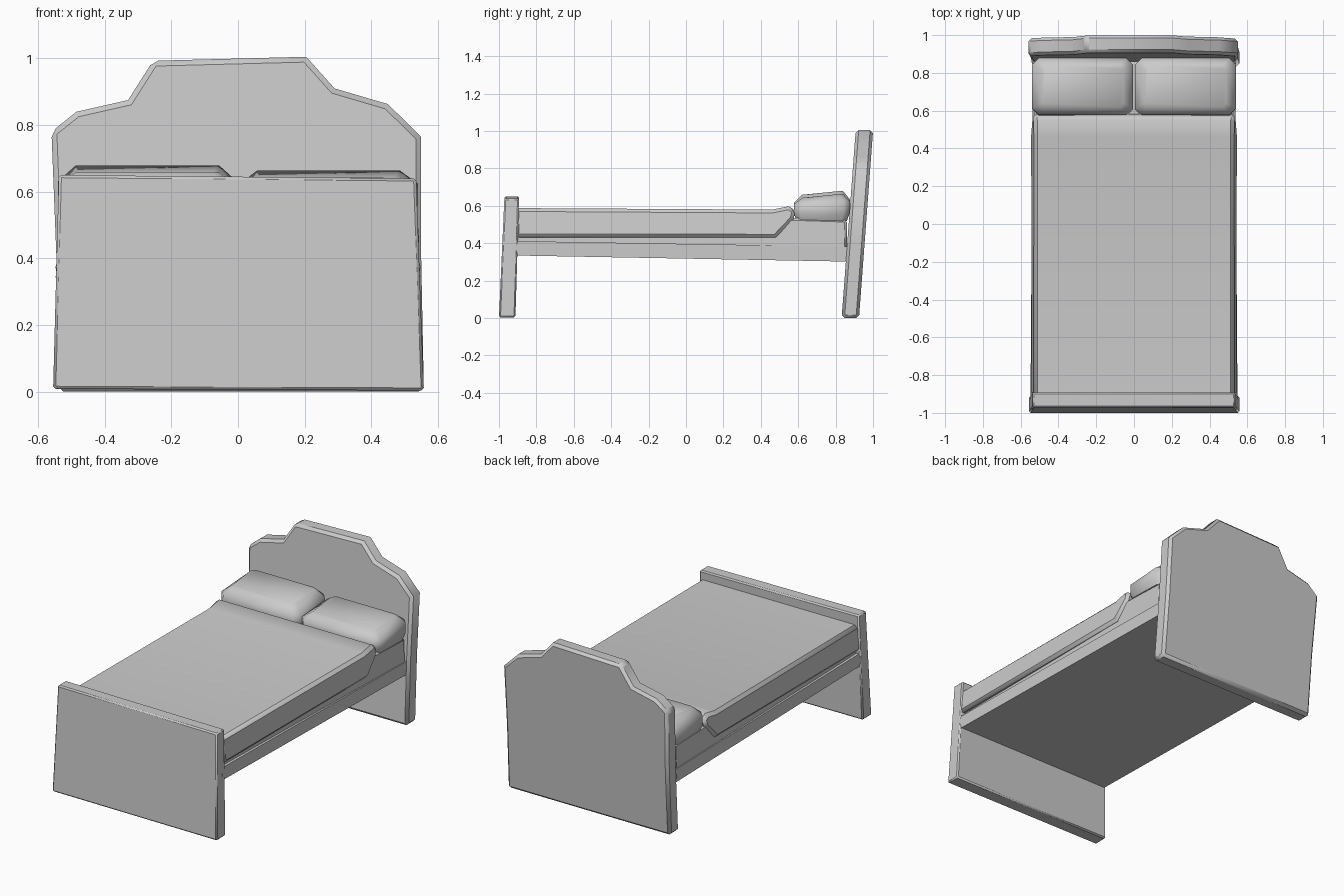
import bpy, bmesh

if "Cube" in bpy.data.objects:
    bpy.data.objects.remove(bpy.data.objects["Cube"])


def finish(name, rings, bevel=0.012, angle=50):
    """Closed solid bridged through equal-length rings, capped at both ends."""
    bm = bmesh.new()
    vr = [[bm.verts.new(p) for p in r] for r in rings]
    n = len(vr[0])
    for a, b in zip(vr, vr[1:]):
        for i in range(n):
            j = (i + 1) % n
            bm.faces.new((a[i], a[j], b[j], b[i]))
    bm.faces.new(vr[0][::-1])
    bm.faces.new(vr[-1])
    bmesh.ops.recalc_face_normals(bm, faces=bm.faces)
    me = bpy.data.meshes.new(name)
    bm.to_mesh(me)
    bm.free()
    ob = bpy.data.objects.new(name, me)
    bpy.context.collection.objects.link(ob)
    if bevel:
        m = ob.modifiers.new("soft_edges", 'BEVEL')
        m.width = bevel
        m.segments = 1
        m.limit_method = 'ANGLE'
        m.angle_limit = 0.9
    bpy.ops.object.select_all(action='DESELECT')
    ob.select_set(True)
    bpy.context.view_layer.objects.active = ob
    bpy.ops.object.shade_smooth_by_angle(angle=angle * 3.14159 / 180)
    return ob


def board(name, outline, front, back, bevel):
    """Leaning panel: x/z outline, front and back y given as (base, slope)."""
    return finish(name, [[(x, b + s * z, z) for x, z in outline]
                         for b, s in (front, back)], bevel)


def side_profile(name, profile, bevel):
    """Solid across the bed from (y, z, half width) points."""
    return finish(name, [[(s * w, y, z) for y, z, w in profile]
                         for s in (-1, 1)], bevel)


# Stepped headboard, leaning back
board("headboard",
      [(-.54, 0), (-.545, .4), (-.56, .78), (-.485, .84), (-.33, .875),
       (-.255, .993), (.205, 1.005), (.29, .91), (.45, .863), (.55, .765),
       (.55, .4), (.558, 0)],
      (.832, .075), (.925, .075), .016)

# Footboard, tapering slightly towards the top
board("footboard", [(-.555, .008), (-.538, .65), (.535, .64), (.558, .003)],
      (-1.0, .045), (-.912, .03), .008)

# Bed base with side rails
side_profile("bed_base",
             [(-.93, .335, .535), (.87, .302, .535), (.87, .345, .548),
              (.87, .382, .535), (-.93, .412, .535), (-.93, .375, .548)], 0)

# Mattress exposed at the head end
side_profile("mattress",
             [(-.92, .38, .52), (.86, .37, .53), (.86, .525, .525),
              (.56, .535, .525), (-.92, .5, .51)], .012)

# Blanket with a slanted, slightly raised end
side_profile("blanket",
             [(-.91, .432, .545), (.48, .43, .545), (.575, .53, .54),
              (.585, .575, .535), (.55, .598, .53), (.46, .58, .53),
              (-.91, .588, .53)], .018)


# Pillows: chamfered slabs sloping up to the headboard
def pillow(name, cx, lift):
    def ring(hx, y0, y1, z0, z1, c):
        pts = [(-hx + c, y0, z0), (hx - c, y0, z0), (hx, y0 + c, z0),
               (hx, y1 - c, z1), (hx - c, y1, z1), (-hx + c, y1, z1),
               (-hx, y1 - c, z1), (-hx, y0 + c, z0)]
        return [(cx + x, y, z) for x, y, z in pts]
    finish(name, [ring(.255, .59, .86, .525, .52, .03),
                  ring(.268, .575, .875, .56, .56, .035),
                  ring(.268, .578, .878, .61 + lift / 2, .625 + lift / 2, .035),
                  ring(.215, .62, .84, .645 + lift, .665 + lift, .02)], 0, 60)


pillow("left_pillow", -.272, .014)
pillow("right_pillow", .272, -.002)
